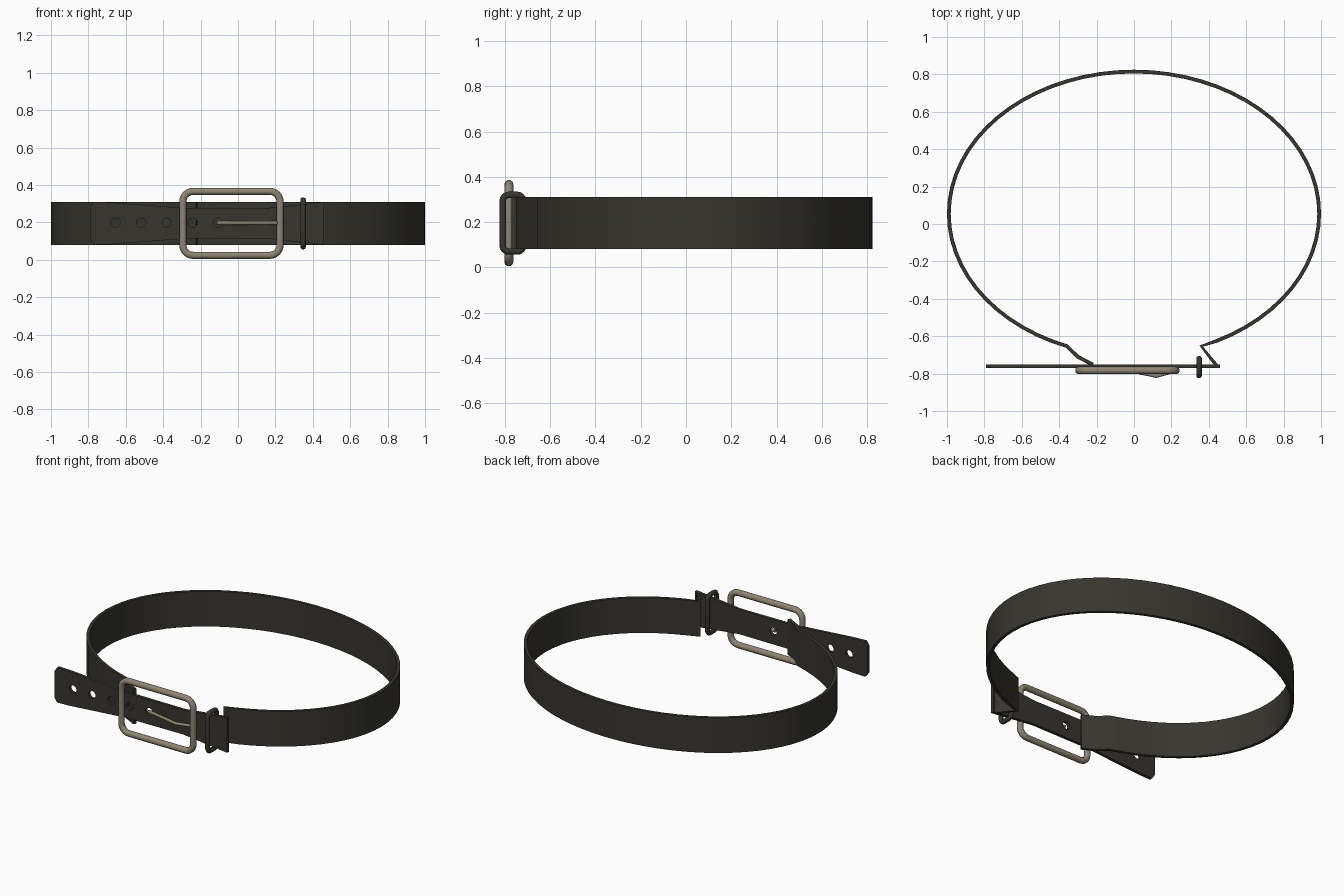
import bpy, bmesh, math
from mathutils import Vector

cube = bpy.data.objects.get("Cube")
if cube:
    bpy.data.objects.remove(cube, do_unlink=True)


def material(name, color):
    m = bpy.data.materials.new(name)
    m.use_nodes = True
    m.diffuse_color = color
    bsdf = m.node_tree.nodes["Principled BSDF"]
    bsdf.inputs["Base Color"].default_value = color
    bsdf.inputs["Roughness"].default_value = 0.6
    return m


leather = material("dark_leather", (0.038, 0.036, 0.028, 1))
metal = material("aged_brass", (0.27, 0.235, 0.175, 1))

MID_Z = 0.195      # centre height of the strap
HALF = 0.115       # half of the strap width
STRAP_Y = -0.76    # plane of the flat front strap


def add(name, data, mat):
    ob = bpy.data.objects.new(name, data)
    bpy.context.collection.objects.link(ob)
    data.materials.append(mat)
    return ob


def finish(ob, angle=40):
    """Turn curves and modifiers into a mesh and shade it."""
    bpy.ops.object.select_all(action='DESELECT')
    ob.select_set(True)
    bpy.context.view_layer.objects.active = ob
    bpy.ops.object.convert(target='MESH')
    bpy.ops.object.shade_smooth_by_angle(angle=math.radians(angle))


def spline(curve, points, closed=True):
    s = curve.splines.new('POLY')
    s.points.add(len(points) - 1)
    for p, co in zip(s.points, points):
        p.co = (*co, 1)
    s.use_cyclic_u = closed


def tube(name, points, radius, mat, closed=True):
    c = bpy.data.curves.new(name, 'CURVE')
    c.dimensions = '3D'
    c.bevel_depth = radius
    c.bevel_resolution = 3
    c.use_fill_caps = True
    spline(c, points, closed)
    finish(add(name, c, mat), 50)


def rounded_rect(w, h, r, steps=6):
    """Centred outline of a rectangle with round corners."""
    pts = []
    corners = [(1, 1), (-1, 1), (-1, -1), (1, -1)]
    for k, (sx, sy) in enumerate(corners):
        for i in range(steps + 1):
            a = math.pi / 2 * (k + i / steps)
            pts.append((sx * (w / 2 - r) + r * math.cos(a),
                        sy * (h / 2 - r) + r * math.sin(a)))
    return pts


# Waist band: open ellipse whose ends fold forward to the flat strap
start, end = math.radians(-68.7), math.radians(248.7)
path = [(0.44, -0.755)]
N = 60
for i in range(N + 1):
    t = start + (end - start) * i / N
    path.append((0.99 * math.cos(t), 0.055 + 0.76 * math.sin(t)))
path += [(-0.3, -0.71), (-0.22, -0.752)]

bm = bmesh.new()
rows = [[bm.verts.new((x, y, MID_Z + s * HALF)) for s in (-1, 1)] for x, y in path]
for a, b in zip(rows, rows[1:]):
    bm.faces.new((a[0], b[0], b[1], a[1]))
bmesh.ops.recalc_face_normals(bm, faces=bm.faces)
mesh = bpy.data.meshes.new("waist_band")
bm.to_mesh(mesh)
bm.free()
band = add("waist_band", mesh, leather)
solid = band.modifiers.new("thickness", 'SOLIDIFY')
solid.thickness = 0.02
solid.offset = 0
finish(band)

# Flat front strap: clipped tip, narrow waist, punched holes
half_outline = [(-0.79, 0.085), (-0.77, HALF), (-0.68, 0.112), (-0.28, 0.082),
                (0.14, 0.08), (0.46, HALF)]
outline = half_outline + [(x, -z) for x, z in reversed(half_outline)]
c = bpy.data.curves.new("front_strap", 'CURVE')
c.dimensions = '2D'
c.fill_mode = 'BOTH'
c.extrude = 0.01
spline(c, [(x, z, 0) for x, z in outline])
for k in range(5):
    cx = -0.655 + 0.1375 * k
    ring = [math.tau * i / 16 for i in range(16)]
    spline(c, [(cx + 0.025 * math.cos(a), 0.003 + 0.025 * math.sin(a), 0) for a in ring])
strap = add("front_strap", c, leather)
strap.rotation_euler.x = math.pi / 2
strap.location = (0, STRAP_Y, MID_Z)
finish(strap, 30)

# Buckle frame and its bent prong
frame = rounded_rect(0.52, 0.342, 0.055)
tube("buckle_frame", [(x - 0.035, -0.783, z + MID_Z) for x, z in frame], 0.02, metal)
tube("buckle_prong", [(-0.11, -0.765, 0.197), (0.12, -0.813, 0.197),
                      (0.225, -0.783, 0.197)], 0.01, metal, closed=False)

# Keeper loop around the strap
loop = rounded_rect(0.09, 0.25, 0.025, 4)
tube("keeper_loop", [(0.348, y - 0.765, z + MID_Z) for y, z in loop], 0.015, leather)
